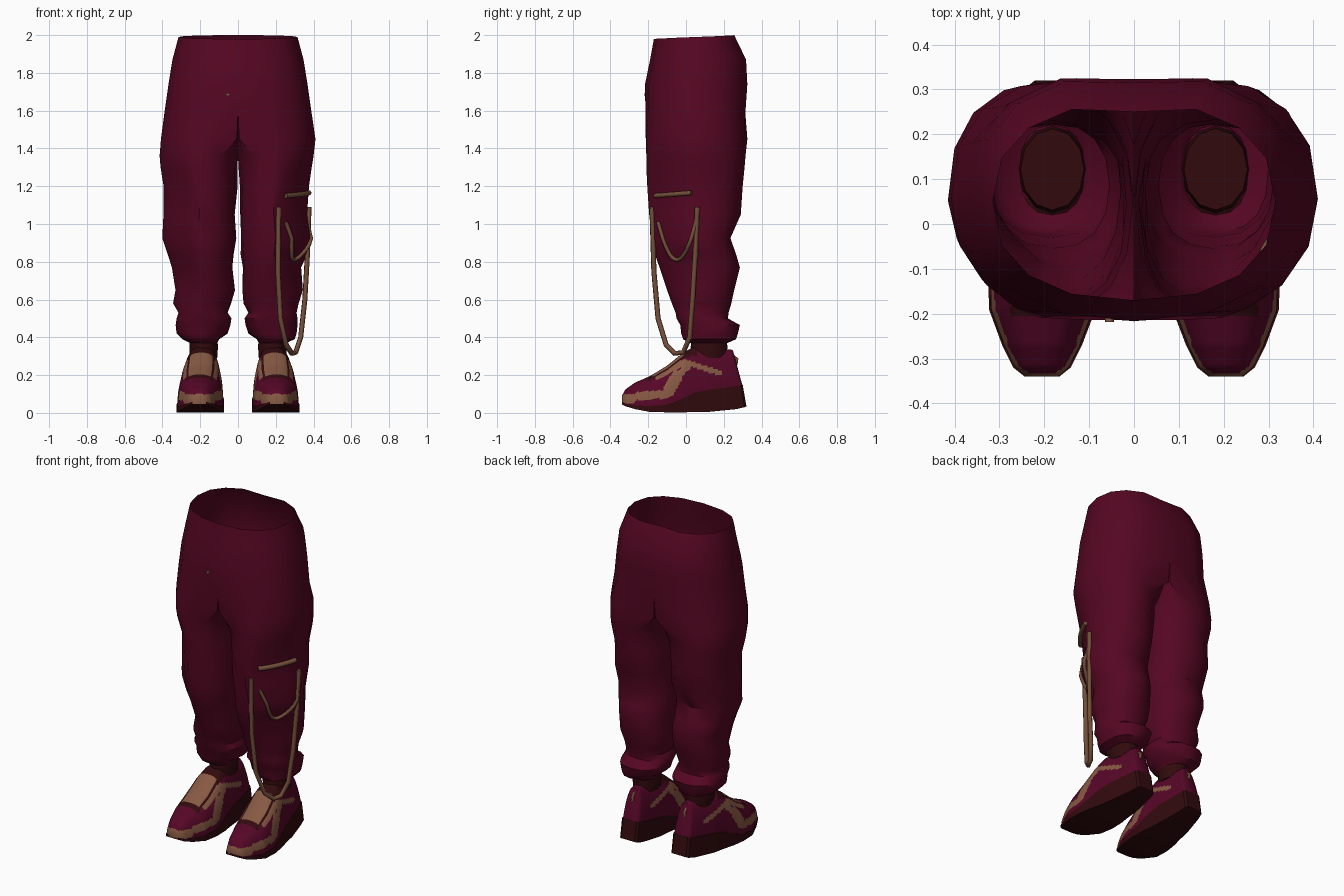
import bpy, bmesh, math
from math import sin, cos, pi
from mathutils import Vector

if "Cube" in bpy.data.objects:
    bpy.data.objects.remove(bpy.data.objects["Cube"])


def material(name, *rgb):
    m = bpy.data.materials.new(name)
    m.use_nodes = True
    m.diffuse_color = (*rgb, 1)
    m.node_tree.nodes["Principled BSDF"].inputs["Base Color"].default_value = (*rgb, 1)
    return m


MAROON = material("maroon cloth", .09, .002, .016)
SHOE_RED = material("shoe red", .092, .002, .02)
DARK = material("dark sole", .031, .003, .004)
TAN = material("tan leather", .24, .1, .056)
STRAP = material("strap brown", .175, .078, .042)


def lerp_table(table, t):
    """Piecewise linear lookup; the first column is the key."""
    for a, b in zip(table, table[1:]):
        if t <= b[0]:
            f = max(0, (t - a[0]) / (b[0] - a[0]))
            return [p + (q - p) * f for p, q in zip(a[1:], b[1:])]
    return table[-1][1:]


def spow(v, p):
    return math.copysign(abs(v) ** p, v)


def loft(bm, rings, caps=False):
    rows = [[bm.verts.new(p) for p in r] for r in rings]
    n = len(rows[0])
    for a, b in zip(rows, rows[1:]):
        for k in range(n):
            j = (k + 1) % n
            bm.faces.new((a[k], a[j], b[j], b[k]))
    if caps:
        bm.faces.new(rows[0])
        bm.faces.new(rows[-1])


def finish(bm, name, mats, angle=40):
    bmesh.ops.recalc_face_normals(bm, faces=bm.faces[:])
    me = bpy.data.meshes.new(name)
    bm.to_mesh(me)
    bm.free()
    ob = bpy.data.objects.new(name, me)
    bpy.context.collection.objects.link(ob)
    for m in mats:
        me.materials.append(m)
    bpy.ops.object.select_all(action='DESELECT')
    ob.select_set(True)
    bpy.context.view_layer.objects.active = ob
    bpy.ops.object.shade_smooth_by_angle(angle=math.radians(angle))


# Trouser half sections: height, inner x, left outer x, right outer x, front y, back y
LEG = [
    (.37, .11, .255, .255, .02, .22), (.39, .1, .3, .295, -.015, .265),
    (.42, .055, .31, .325, -.025, .275), (.465, .04, .315, .33, -.03, .285),
    (.5, .035, .315, .325, -.05, .222), (.53, .055, .31, .315, -.055, .225),
    (.58, .035, .315, .345, -.075, .24), (.65, .022, .345, .325, -.1, .255),
    (.77, .025, .335, .355, -.14, .285), (.84, .02, .36, .375, -.165, .265),
    (.925, .015, .385, .395, -.18, .235), (1.05, .012, .365, .4, -.195, .29),
    (1.2, .008, .378, .388, -.205, .3), (1.3, .003, .39, .41, -.21, .31),
    (1.36, -.03, .4, .415, -.21, .315), (1.45, -.15, .41, .408, -.213, .325),
    (1.6, -.388, .388, .388, -.215, .333), (1.74, -.368, .368, .368, -.217, .343),
    (1.87, -.347, .347, .347, -.19, .335), (1.99, -.315, .315, .315, -.17, .27)]
SIDES = 16


def leg_point(z, a, side):
    xin, left, right, yf, yb = lerp_table(LEG, z)
    xout = left if side > 0 else right
    power = .85
    if cos(a) > 0 > sin(a):  # front outer corner is cut back on the lower leg
        power += .7 * min(1, max(0, (1.5 - z) / .3)) * min(1, max(0, (z - .5) / .2))
    x = (xin + xout) / 2 + (xout - xin) / 2 * spow(cos(a), power)
    y = (yf + yb) / 2 + (yb - yf) / 2 * spow(sin(a), power)
    if .55 < z < 1.25:  # cloth folds
        x += .006 * sin(z * 23 + a * 2 + side) * cos(a)
        y += .007 * sin(z * 17 + a * 3 + side) * cos(a)
    if z > 1.55 and sin(a) > .99:  # seat crease
        y -= .02
    if z > 1.9:  # waist dips at the front
        z += .01 * sin(a)
    return Vector((side * max(0, x), y, z))


# Trousers: two lofted halves welded on the centre plane
bm = bmesh.new()
for side in (1, -1):
    loft(bm, [[leg_point(r[0], 2 * pi * k / SIDES, side) for k in range(SIDES)] for r in LEG])
inner = [f for f in bm.faces if all(abs(v.co.x) < 1e-4 for v in f.verts)]
bmesh.ops.delete(bm, geom=inner, context='FACES')
bmesh.ops.remove_doubles(bm, verts=bm.verts[:], dist=1e-4)
finish(bm, "trousers", [MAROON])

# Shoe profiles along y: half width, sole bottom, sole top, upper height
SHOE = [
    (-.34, .035, .045, .058, .09), (-.32, .06, .035, .05, .125), (-.27, .085, .02, .04, .16),
    (-.19, .115, .005, .035, .195), (-.1, .122, .003, .045, .25), (-.02, .115, .003, .075, .315),
    (.04, .103, .004, .105, .35), (.12, .092, .006, .122, .34), (.25, .065, .02, .14, .335),
    (.29, .055, .03, .147, .335), (.3, .042, .035, .15, .33)]

# Tan side trim as strokes in (y, z): start, end, half thickness
TRIM = [((-.34, .07), (-.29, .075), .026), ((-.25, .09), (-.1, .1), .022),
        ((-.09, .12), (-.05, .19), .032), ((-.15, .19), (-.01, .27), .016),
        ((-.05, .19), (.02, .26), .018), ((.01, .265), (.18, .21), .014)]


def near_trim(y, z):
    p = Vector((y, z))
    for a, b, r in TRIM:
        a, d = Vector(a), Vector(b) - Vector(a)
        t = min(1, max(0, (p - a).dot(d) / d.length_squared))
        if (p - a - d * t).length < r:
            return True
    return False


def shoe_centre(y):
    return .205 - .03 * min(1, max(0, (y + .2) / .5))


def upper_ring(y):
    w, _, base, top = lerp_table(SHOE, y)
    ring = []
    for k in range(57):
        a = pi * k / 56
        z = base - .01 + (top - base + .01) * sin(a) ** .9
        lean = .27 * max(0, z - .14) * max(0, (y - .1) / .2)
        ring.append((shoe_centre(y) + w * spow(cos(a), .7), y - lean, z))
    return ring


def sole_ring(y):
    w, low, high, _ = lerp_table(SHOE, y)
    c, w, back = shoe_centre(y), w + .004, .02 * max(0, y) / .3
    return [(c - w, y + back, low), (c - w, y, high), (c + w, y, high), (c + w, y + back, low)]


for side, label in ((1, "left"), (-1, "right")):
    # Shoe upper with trim, lace panel and dark panel border
    bm = bmesh.new()
    loft(bm, [upper_ring(-.34 + .64 * i / 90) for i in range(91)], True)
    for f in bm.faces:
        c = f.calc_center_median()
        off = abs(c.x - shoe_centre(c.y))
        if off < .072 and -.205 < c.y < .06 and c.z > .15:
            f.material_index = 2 if off < .061 and -.18 < c.y < -.015 else 1
        elif (off > .03 or c.z < .1) and near_trim(c.y, c.z):
            f.material_index = 2
    for v in bm.verts:
        v.co.x *= side
    finish(bm, label + "_shoe_upper", [SHOE_RED, DARK, TAN])

    # Sole
    bm = bmesh.new()
    loft(bm, [[(side * x, y, z) for x, y, z in sole_ring(r[0])] for r in SHOE], True)
    finish(bm, label + "_sole", [DARK], 35)

    # Ankle sock
    bm = bmesh.new()
    loft(bm, [[(side * .182 + w * cos(2 * pi * k / 12), .122 + 1.28 * w * sin(2 * pi * k / 12), z)
               for k in range(12)] for z, w in ((.29, .072), (.35, .076), (.41, .071))], True)
    finish(bm, label + "_ankle", [DARK])


def cord(name, points, radius, mat):
    cu = bpy.data.curves.new(name, 'CURVE')
    cu.dimensions = '3D'
    cu.bevel_depth, cu.bevel_resolution, cu.use_fill_caps = radius, 1, True
    sp = cu.splines.new('POLY')
    sp.points.add(len(points) - 1)
    for p, co in zip(sp.points, points):
        p.co = (*co, 1)
    cu.materials.append(mat)
    ob = bpy.data.objects.new(name, cu)
    bpy.context.collection.objects.link(ob)


# Hanging strap on the left leg
cord("hanging_strap", [(.215, -.18, 1.09), (.212, -.17, .75), (.225, -.148, .5), (.255, -.105, .36),
                       (.285, -.06, .315), (.305, -.015, .32), (.332, .02, .4), (.354, .035, .6),
                       (.368, .05, .85), (.376, .06, 1.09)], .014, STRAP)


def on_leg(y, z):
    """Outer surface point of the left leg at a given y and z."""
    ring = [leg_point(z, -pi / 2 + pi * k / 400, 1) for k in range(401)]
    return min(ring, key=lambda p: abs(p.y - y)) + Vector((.004, -.003, 0))


# Pocket edge and pocket stitching
cord("pocket_edge", [on_leg(-.16 + .19 * i / 8, 1.15 + .015 * i / 8) for i in range(9)], .014, STRAP)
cord("pocket_curve", [on_leg(-.045 + .1 * t, .81 + .2 * t * t)
                      for t in [i / 8 - 1 for i in range(17)]], .011, STRAP)

# Waist button and heel tabs
cord("front_button", [(-.055, -.219, 1.685), (-.055, -.205, 1.685)], .01, TAN)
for side, label in ((1, "left"), (-1, "right")):
    cord(label + "_heel_tab", [(side * .178, .25, .3), (side * .178, .27, .285),
                               (side * .178, .265, .255)], .009, STRAP)
